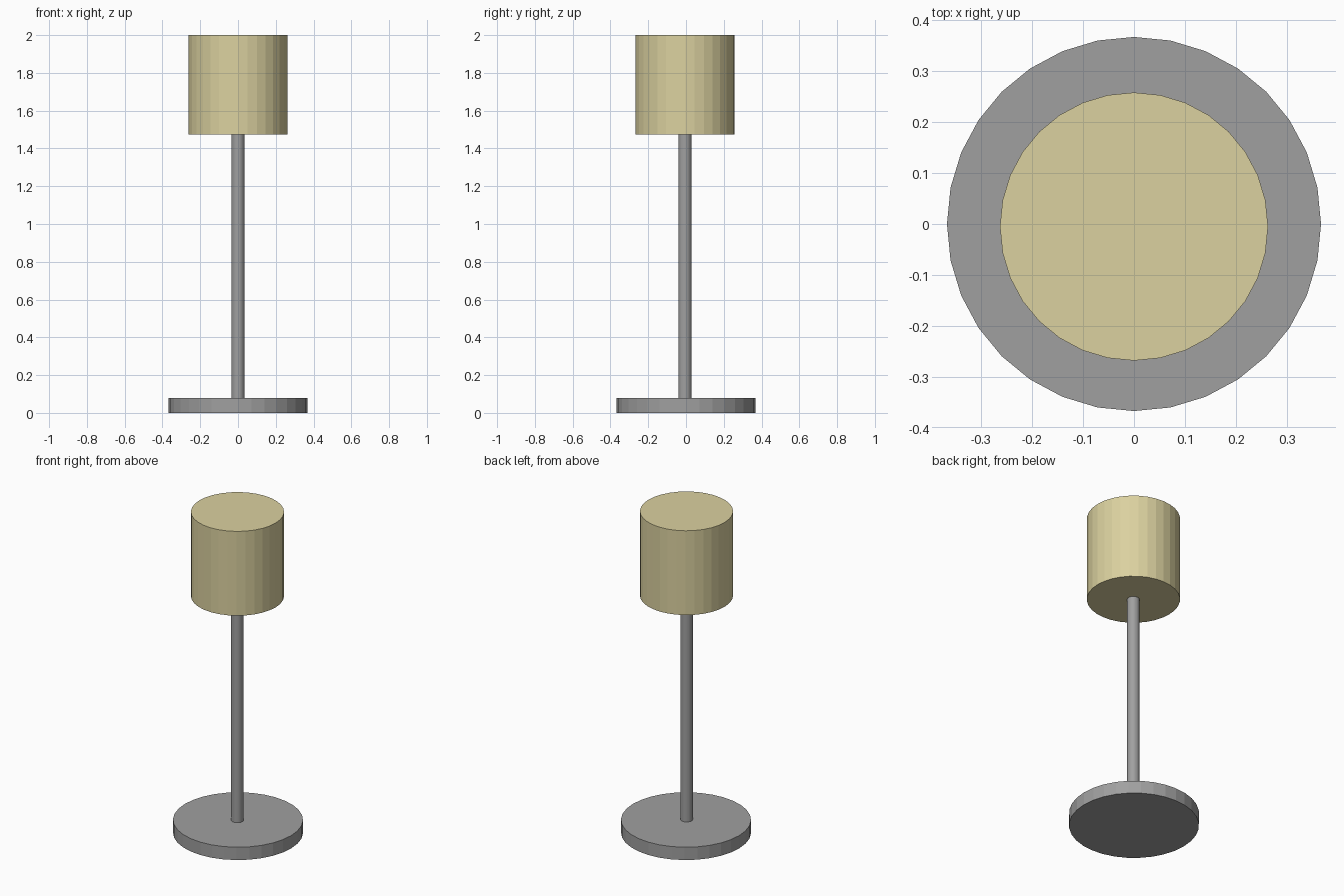
import bpy

cube = bpy.data.objects.get("Cube")
if cube:
    bpy.data.objects.remove(cube, do_unlink=True)


def make_material(name, color):
    mat = bpy.data.materials.new(name)
    mat.use_nodes = True
    mat.diffuse_color = color
    bsdf = next(n for n in mat.node_tree.nodes if n.type == "BSDF_PRINCIPLED")
    bsdf.inputs["Base Color"].default_value = color
    return mat


def make_cylinder(name, radius, bottom, top, y, mat):
    bpy.ops.mesh.primitive_cylinder_add(
        vertices=32, radius=radius, depth=top - bottom,
        location=(0, y, (bottom + top) / 2))
    obj = bpy.context.object
    obj.name = obj.data.name = name
    obj.data.materials.append(mat)
    return obj


grey = make_material("grey metal", (0.35, 0.35, 0.35, 1))
cream = make_material("cream fabric", (0.71, 0.64, 0.35, 1))

# Round foot, slim pole and closed drum shade
make_cylinder("base", 0.367, 0, 0.08, 0, grey)
make_cylinder("pole", 0.035, 0.04, 1.5, -0.006, grey)
make_cylinder("lampshade", 0.263, 1.475, 2, -0.005, cream)
